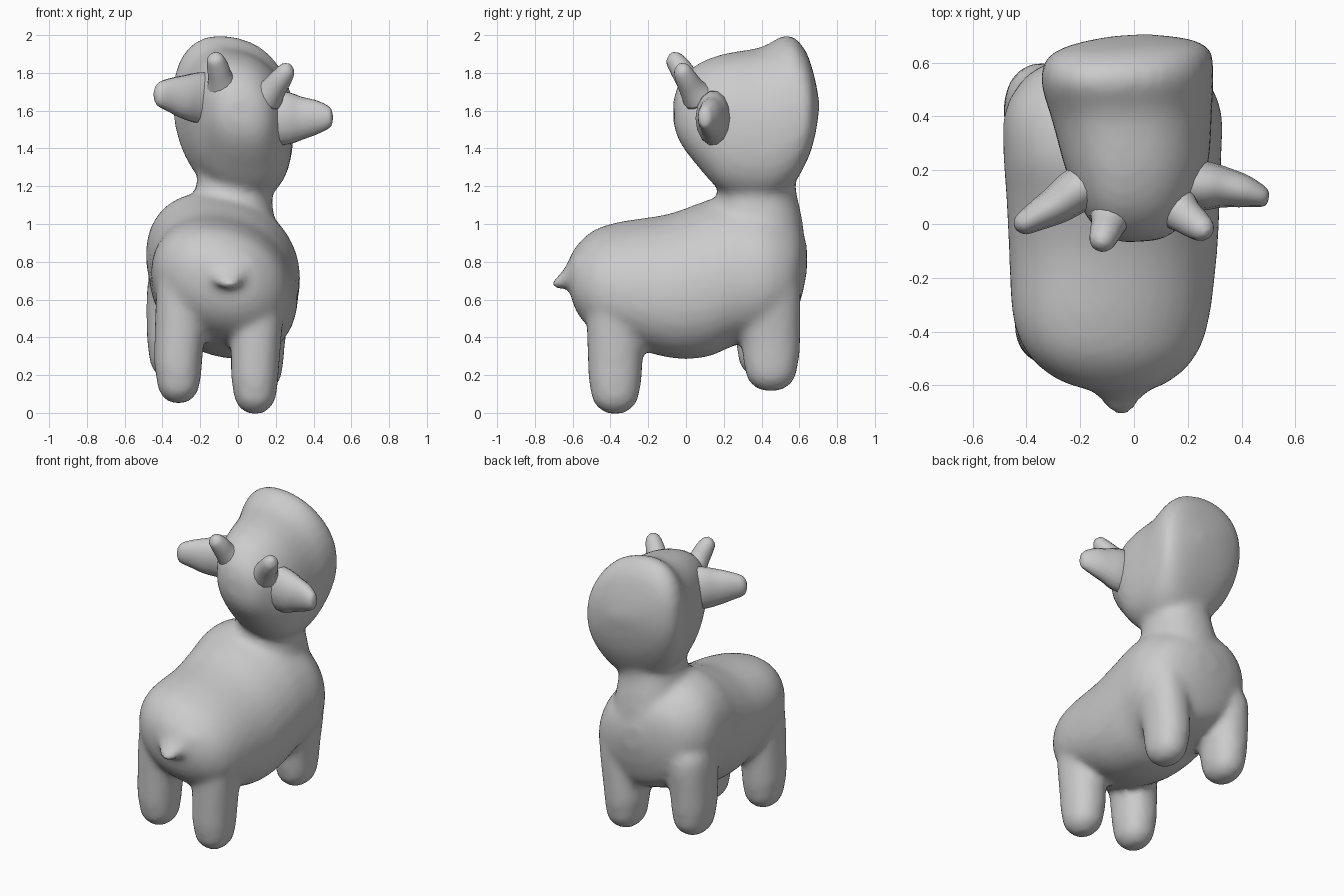
import bpy, bmesh, math
from mathutils import Vector

if "Cube" in bpy.data.objects:
    bpy.data.objects.remove(bpy.data.objects["Cube"])


def spline(rows, steps=4):
    """Catmull-Rom interpolation of rows of numbers."""
    out = []
    for i in range(len(rows) - 1):
        a, b = rows[max(i - 1, 0)], rows[i]
        c, d = rows[i + 1], rows[min(i + 2, len(rows) - 1)]
        for s in range(steps):
            t = s / steps
            out.append([0.5 * (2 * q + (r - p) * t + (2 * p - 5 * q + 4 * r - w) * t * t
                               + (3 * q - p - 3 * r + w) * t ** 3)
                        for p, q, r, w in zip(a, b, c, d)])
    return out + [list(rows[-1])]


def skin(name, rings):
    bm = bmesh.new()
    loops = [[bm.verts.new(p) for p in ring] for ring in rings]
    n = len(loops[0])
    for a, b in zip(loops, loops[1:]):
        for i in range(n):
            bm.faces.new((a[i], a[(i + 1) % n], b[(i + 1) % n], b[i]))
    bm.faces.new(loops[0][::-1])
    bm.faces.new(loops[-1])
    bmesh.ops.recalc_face_normals(bm, faces=bm.faces)
    mesh = bpy.data.meshes.new(name)
    bm.to_mesh(mesh)
    bm.free()
    mesh.shade_smooth()
    ob = bpy.data.objects.new(name, mesh)
    bpy.context.collection.objects.link(ob)
    return ob


def loft(name, rows, axis, power=2.3, roll=0, yaw=0, n=32):
    """Rows: position on the axis, x range, then range on the other axis."""
    rings = []
    for t, x0, x1, v0, v1 in spline(rows):
        ring = []
        for k in range(n):
            c, s = math.cos(math.tau * k / n), math.sin(math.tau * k / n)
            x = (x0 + x1) / 2 + (x1 - x0) / 2 * math.copysign(abs(c) ** (2 / power), c)
            v = (v0 + v1) / 2 + (v1 - v0) / 2 * math.copysign(abs(s) ** (2 / power), s)
            y, z = (t, v) if axis == 'y' else (v, t)
            off = x - (x0 + x1) / 2
            ring.append((x, y + yaw * off, z - roll * off))
        rings.append(ring)
    return skin(name, rings)


def leg(name, cx, cy, z0, rx, ry, top_x, top_y, top=0.7):
    rows = [(z0 + h, cx - rx * f, cx + rx * f, cy - ry * f, cy + ry * f)
            for h, f in ((0, .3), (.025, .62), (.07, .88), (.15, 1), (.25, 1.07))]
    rows.append((top, top_x - rx * 1.15, top_x + rx * 1.15, top_y - ry * 1.15, top_y + ry * 1.15))
    rows.append((top + .1, top_x - rx * .7, top_x + rx * .7, top_y - ry * .7, top_y + ry * .7))
    return loft(name, rows, 'z', 2.2)


def tube(name, rows, flat=1.0, up=(0, 0, 1), n=14):
    """Rows: x, y, z, radius; flat scales the section across 'up'."""
    pts = spline(rows)
    d = (Vector(rows[-1][:3]) - Vector(rows[0][:3])).normalized()
    side = d.cross(Vector(up)).normalized()
    v = side.cross(d)
    return skin(name, [[Vector(p[:3]) + side * (math.cos(math.tau * k / n) * p[3] * flat)
                        + v * (math.sin(math.tau * k / n) * p[3]) for k in range(n)] for p in pts])


# Torso
torso = loft("body", [
    (-.625, -.14, .04, .68, .80), (-.58, -.28, .14, .54, .88), (-.49, -.39, .23, .44, .96),
    (-.35, -.45, .28, .38, 1.005), (-.1, -.465, .31, .30, 1.045), (.1, -.475, .32, .30, 1.115),
    (.25, -.485, .325, .36, 1.16), (.42, -.48, .325, .41, 1.14), (.55, -.40, .26, .48, 1.06),
    (.61, -.28, .16, .61, .98), (.64, -.12, .03, .75, .88)], 'y', 2.15, roll=.16)

# Neck
neck = loft("neck", [
    (.75, -.28, .20, .15, .58), (.9, -.27, .215, .13, .625), (1.05, -.24, .20, .14, .61),
    (1.2, -.215, .18, .17, .58), (1.35, -.23, .20, .15, .60)], 'z', 2.2, roll=.3)

# Head, narrow at the crown and broad at the muzzle
head = loft("head", [
    (-.065, -.04, .09, 1.52, 1.66), (-.03, -.12, .16, 1.43, 1.75), (.06, -.19, .22, 1.31, 1.84),
    (.2, -.25, .275, 1.17, 1.895), (.4, -.305, .29, 1.13, 1.93), (.54, -.345, .295, 1.19, 1.995),
    (.63, -.325, .285, 1.33, 1.92), (.675, -.24, .21, 1.46, 1.80), (.70, -.10, .07, 1.59, 1.68),
    (.703, -.03, 0, 1.62, 1.65)], 'y', 2.3, roll=.19, yaw=.05)

# Four legs and tail
parts = [
    neck, head,
    leg("rear_leg_right", .09, -.375, -.005, .12, .135, .11, -.37),
    leg("rear_leg_left", -.315, -.375, .05, .12, .135, -.29, -.37),
    leg("front_leg_right", .12, .45, .115, .12, .145, .15, .435),
    leg("front_leg_left", -.355, .42, .18, .12, .15, -.34, .425),
    tube("tail", [(-.05, -.56, .75, .10), (-.05, -.61, .725, .06), (-.05, -.655, .695, .04),
                  (-.05, -.69, .68, .028), (-.05, -.71, .68, .014)], 1.9),
]

# Blend the parts into one soft skin
bpy.ops.object.select_all(action='DESELECT')
for ob in parts + [torso]:
    ob.select_set(True)
bpy.context.view_layer.objects.active = torso
bpy.ops.object.join()
remesh = torso.modifiers.new("blend", 'REMESH')
remesh.mode = 'VOXEL'
remesh.voxel_size = 0.022
remesh.use_smooth_shade = True
soft = torso.modifiers.new("soften", 'SMOOTH')
soft.factor = 0.5
soft.iterations = 10

# Ears
tube("ear_left", [(-.14, .16, 1.66, .14), (-.22, .12, 1.67, .135), (-.29, .07, 1.675, .115),
                  (-.36, .03, 1.685, .09), (-.42, -.005, 1.69, .062), (-.44, -.015, 1.695, .02)], .62)
tube("ear_right", [(.18, .15, 1.56, .15), (.27, .14, 1.56, .14), (.34, .135, 1.56, .115),
                   (.42, .12, 1.565, .09), (.485, .10, 1.565, .055), (.50, .095, 1.565, .02)], .65)

# Horns
tube("horn_left", [(-.08, .05, 1.73, .09), (-.095, .0, 1.78, .065), (-.11, -.04, 1.84, .056),
                   (-.122, -.07, 1.88, .042), (-.125, -.08, 1.90, .015)], up=(1, 0, 0))
tube("horn_right", [(.15, .07, 1.67, .09), (.19, .03, 1.72, .068), (.235, -.005, 1.78, .056),
                    (.262, -.025, 1.82, .042), (.273, -.035, 1.84, .015)], up=(1, 0, 0))
